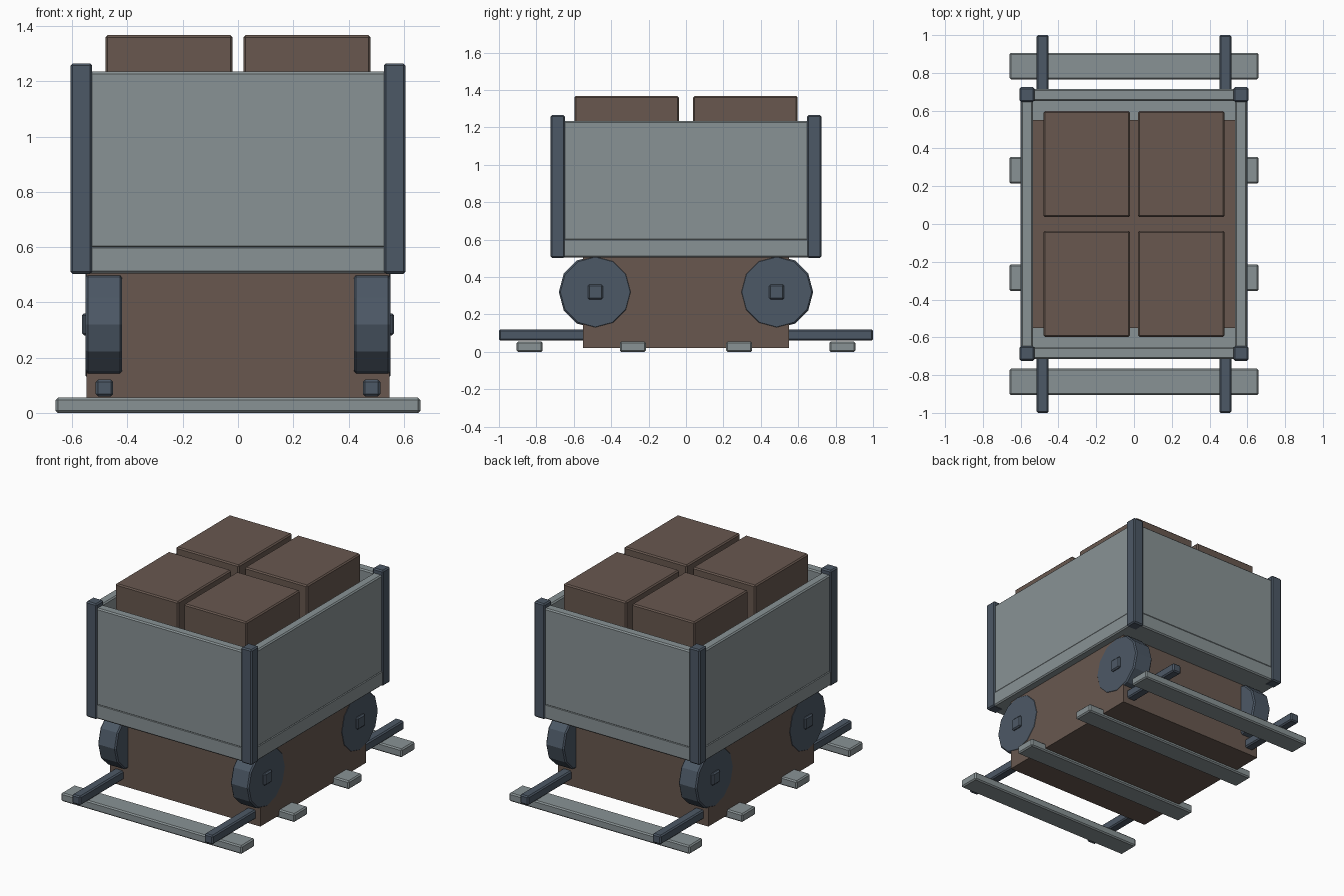
import bpy
import math

if "Cube" in bpy.data.objects:
    bpy.data.objects.remove(bpy.data.objects["Cube"])


def material(name, rgb):
    m = bpy.data.materials.new(name)
    m.diffuse_color = (*rgb, 1.0)
    m.use_nodes = True
    m.node_tree.nodes["Principled BSDF"].inputs["Base Color"].default_value = m.diffuse_color
    return m


GREY = material("weathered grey", (0.25, 0.29, 0.30))
DARK = material("dark steel", (0.073, 0.098, 0.132))
BROWN = material("earth brown", (0.138, 0.097, 0.078))


def finish(obj, name, mat, bevel):
    obj.name = name
    obj.data.materials.append(mat)
    if bevel:
        mod = obj.modifiers.new("edge bevel", 'BEVEL')
        mod.width = bevel
        mod.segments = 1
        mod.limit_method = 'ANGLE'
        mod.angle_limit = math.radians(40)
    return obj


def box(name, x, y, z, mat, bevel=0.008):
    """Box from (min, max) ranges on each axis."""
    bpy.ops.mesh.primitive_cube_add(size=1)
    obj = bpy.context.object
    for v in obj.data.vertices:
        v.co = [r[0] + (c + 0.5) * (r[1] - r[0]) for c, r in zip(v.co, (x, y, z))]
    return finish(obj, name, mat, bevel)


def span(a, b, s):
    return tuple(sorted((a * s, b * s)))


# track sleepers
for i, y in enumerate((-0.836, -0.284, 0.284, 0.836)):
    box(f"sleeper_{i + 1}", (-0.66, 0.66), (y - 0.07, y + 0.07), (0, 0.055), GREY)

# rails
for side, s in (("left", -1), ("right", 1)):
    box(f"rail_{side}", span(0.452, 0.515, s), (-1, 1), (0.06, 0.12), DARK)

# axles and twelve-sided wheels
for end, e in (("front", -1), ("back", 1)):
    y = 0.485 * e
    box(f"axle_{end}", (-0.565, 0.565), (y - 0.04, y + 0.04), (0.28, 0.36), DARK)
    for side, s in (("left", -1), ("right", 1)):
        bpy.ops.mesh.primitive_cylinder_add(vertices=12, radius=0.195, depth=0.132)
        wheel = bpy.context.object
        for v in wheel.data.vertices:
            a, b, c = v.co
            v.co = (c + 0.485 * s, a + y, 0.32 - b)
        finish(wheel, f"wheel_{end}_{side}", DARK, 0.008)

# central earth block, running up inside the tray
box("earth_block", (-0.549, 0.549), (-0.551, 0.551), (0.02, 1.12), BROWN, 0)

# tray floor and walls
box("tray_floor", (-0.6, 0.6), (-0.715, 0.715), (0.505, 0.605), GREY)
for side, s in (("left", -1), ("right", 1)):
    box(f"tray_wall_{side}", span(0.535, 0.597, s), (-0.7, 0.7), (0.595, 1.235), GREY)
for end, e in (("front", -1), ("back", 1)):
    box(f"tray_wall_{end}", (-0.58, 0.58), span(0.65, 0.714, e), (0.595, 1.235), GREY)

# corner posts and the four load blocks
for end, e in (("front", -1), ("back", 1)):
    for side, s in (("left", -1), ("right", 1)):
        box(f"corner_post_{end}_{side}", span(0.528, 0.606, s), span(0.647, 0.724, e),
            (0.503, 1.265), DARK)
        box(f"load_block_{end}_{side}", span(0.02, 0.48, s), span(0.037, 0.597, e),
            (0.95, 1.367), BROWN)
